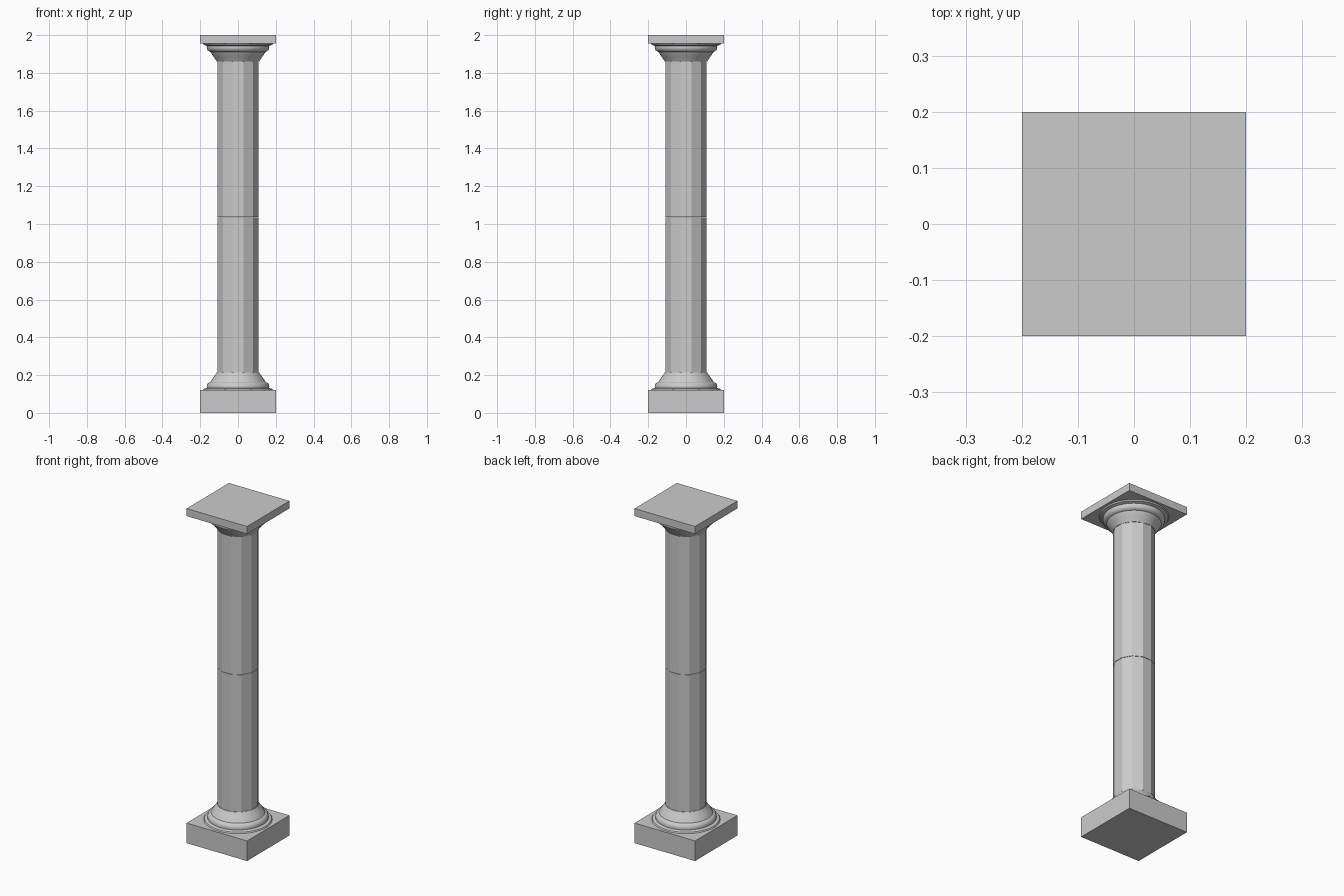
import bpy, bmesh, math

if "Cube" in bpy.data.objects:
    bpy.data.objects.remove(bpy.data.objects["Cube"])


def finish(bm, name, smooth=False):
    bmesh.ops.recalc_face_normals(bm, faces=bm.faces)
    me = bpy.data.meshes.new(name)
    bm.to_mesh(me)
    bm.free()
    ob = bpy.data.objects.new(name, me)
    bpy.context.collection.objects.link(ob)
    if smooth:
        bpy.ops.object.select_all(action='DESELECT')
        ob.select_set(True)
        bpy.context.view_layer.objects.active = ob
        bpy.ops.object.shade_smooth_by_angle(angle=math.radians(40))
    return ob


def slab(name, z0, z1, half=0.2):
    bm = bmesh.new()
    bmesh.ops.create_cube(bm, size=1)
    for v in bm.verts:
        v.co.x *= 2 * half
        v.co.y *= 2 * half
        v.co.z = z0 if v.co.z < 0 else z1
    return finish(bm, name)


def lathe(name, profile, sides, smooth=False):
    bm = bmesh.new()
    rings = []
    for r, z in profile:
        # half-step offset puts a flat facet towards each axis
        angles = [2 * math.pi * (i + 0.5) / sides for i in range(sides)]
        rings.append([bm.verts.new((r * math.cos(a), r * math.sin(a), z)) for a in angles])
    for lo, hi in zip(rings, rings[1:]):
        for i in range(sides):
            j = (i + 1) % sides
            bm.faces.new((lo[i], lo[j], hi[j], hi[i]))
    bm.faces.new(rings[0])
    bm.faces.new(rings[-1])
    return finish(bm, name, smooth)


# square plinth and abacus
slab("plinth", 0.0, 0.12)
slab("abacus", 1.955, 2.0)

# round moulding: radius and distance from the slab, shared by base and capital
moulding = [(0.186, 0.0), (0.182, 0.007), (0.165, 0.012), (0.166, 0.022),
            (0.162, 0.034), (0.152, 0.042), (0.146, 0.044), (0.139, 0.056),
            (0.129, 0.070), (0.119, 0.084), (0.112, 0.095)]
lathe("base_moulding", [(r, 0.12 + d) for r, d in moulding], 48, True)
lathe("capital_moulding", [(r, 1.955 - d) for r, d in moulding], 48, True)

# faceted shaft in two drums
lathe("lower_drum", [(0.112, 0.205), (0.112, 1.034)], 12)
lathe("upper_drum", [(0.112, 1.036), (0.112, 1.87)], 12)
